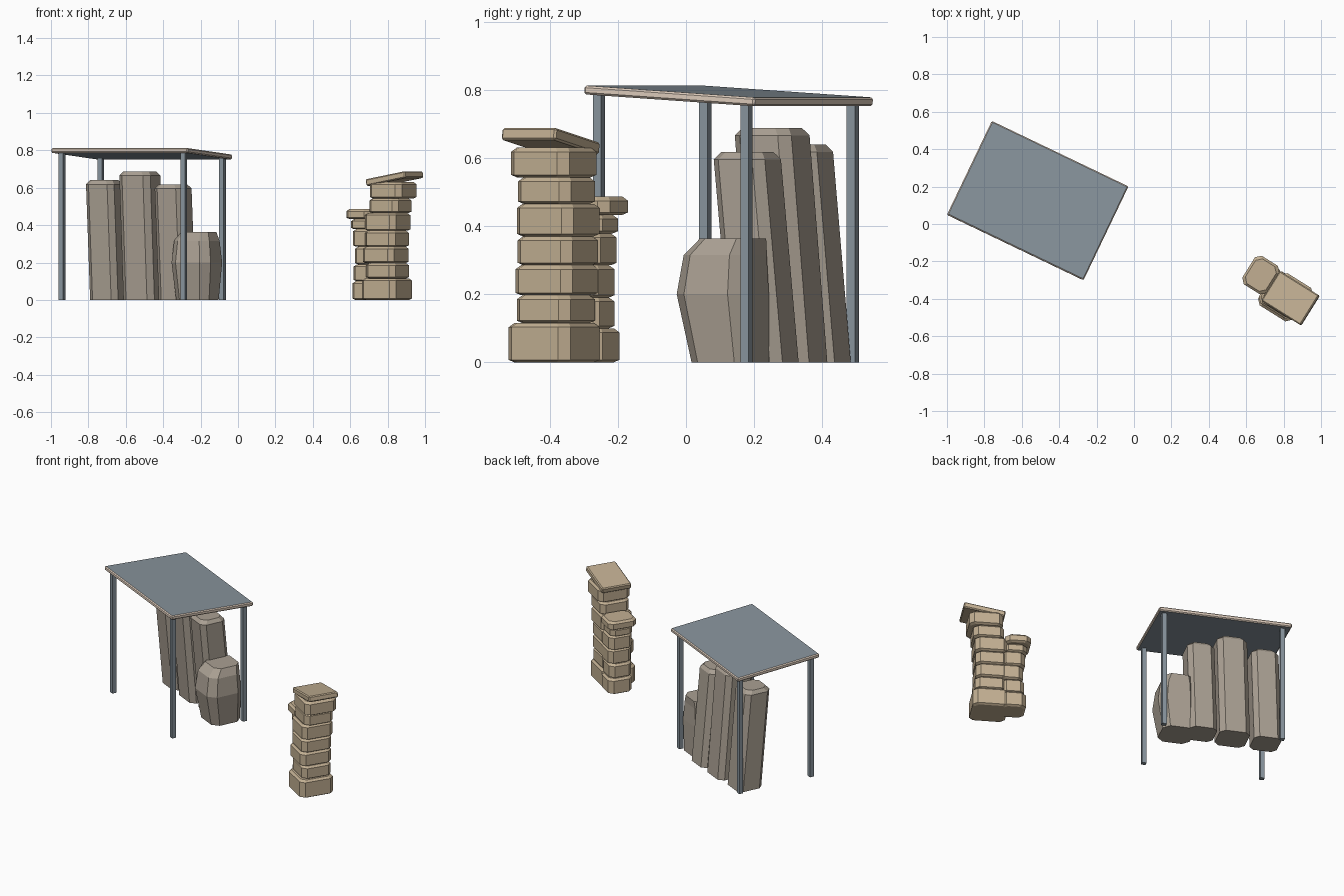
import bpy, bmesh
from math import radians, atan2
from mathutils import Matrix, Vector

if "Cube" in bpy.data.objects:
    bpy.data.objects.remove(bpy.data.objects["Cube"])


def material(name, rgb):
    m = bpy.data.materials.new(name)
    m.diffuse_color = (*rgb, 1)
    m.use_nodes = True
    m.node_tree.nodes["Principled BSDF"].inputs["Base Color"].default_value = m.diffuse_color
    return m


STONE = material("grey_brown_stone", (0.40, 0.35, 0.29))
SAND = material("sandstone", (0.54, 0.43, 0.29))
METAL = material("blue_grey_metal", (0.25, 0.30, 0.34))
TRIM = material("pale_trim", (0.72, 0.60, 0.50))


def finish(name, bm, mats, matrix=Matrix()):
    bmesh.ops.recalc_face_normals(bm, faces=bm.faces)
    me = bpy.data.meshes.new(name)
    bm.to_mesh(me)
    bm.free()
    for m in mats:
        me.materials.append(m)
    ob = bpy.data.objects.new(name, me)
    ob.matrix_world = matrix
    bpy.context.collection.objects.link(ob)
    return ob


def stone(name, rings, a, b, c, angle, mat):
    """Loft of cut-corner rectangles; each ring is (x, y, z, inset, scale)."""
    bm = bmesh.new()
    rot = Matrix.Rotation(radians(angle), 3, 'Z')
    loops = []
    for x, y, z, inset, s in rings:
        p, q, k = a * s - inset, b * s - inset, c * s
        pts = [(p, k - q), (p, q - k), (p - k, q), (k - p, q),
               (-p, q - k), (-p, k - q), (k - p, -q), (p - k, -q)]
        loops.append([bm.verts.new(rot @ Vector((u, v, 0)) + Vector((x, y, z))) for u, v in pts])
    for lo, hi in zip(loops, loops[1:]):
        for i in range(8):
            j = (i + 1) % 8
            bm.faces.new((lo[i], lo[j], hi[j], hi[i]))
    bm.faces.new(loops[0][::-1])
    bm.faces.new(loops[-1])
    return finish(name, bm, [mat])


def box(name, center, size, rotation, mats, bevel=0.0):
    bm = bmesh.new()
    bmesh.ops.create_cube(bm, size=1, matrix=Matrix.Diagonal((*size, 1)))
    if bevel:
        bmesh.ops.bevel(bm, geom=bm.edges[:], offset=bevel, segments=1, affect='EDGES')
    bm.normal_update()
    if len(mats) > 1:
        for f in bm.faces:
            f.material_index = int(abs(f.normal.z) < 0.9)
    return finish(name, bm, mats, Matrix.Translation(center) @ rotation)


# Shelter: tilted roof on four square legs
A = -25.6
turn = Matrix.Rotation(radians(A), 4, 'Z')
tilt = Matrix.Rotation(-atan2(0.035, 0.555), 4, 'X')
box("roof", (-0.515, 0.125, 0.782), (0.81, 0.557, 0.026), turn @ tilt, [METAL, TRIM], 0.006)
for n, sx in (("left", -1), ("right", 1)):
    for d, sy in (("front", -1), ("back", 1)):
        h = 0.775 - sy * 0.014
        p = turn @ Vector((sx * 0.361, sy * 0.24, 0)) + Vector((-0.512, 0.117, h / 2))
        box(f"{d}_{n}_leg", p, (0.027, 0.027, h), turn, [METAL])

# Leaning upright stones under the roof
for name, x, y, h, r, c in (("left_standing_stone", -0.692, 0.385, 0.64, 0.083, 0.028),
                            ("middle_standing_stone", -0.503, 0.305, 0.688, 0.092, 0.03),
                            ("right_standing_stone", -0.325, 0.232, 0.618, 0.083, 0.028)):
    dx, dy = -0.022, -0.052
    stone(name, [(x, y, 0, 0, 1), (x + dx, y + dy, h - 0.022, 0, 1),
                 (x + dx, y + dy, h, 0.017, 1)], r, r, c, A, STONE)

# Bulging boulder
stone("boulder", [(-0.217, 0.13, 0, 0, 0.84), (-0.22, 0.108, 0.2, 0, 1),
                  (-0.22, 0.115, 0.315, 0, 0.9), (-0.213, 0.138, 0.363, 0, 0.72)],
      0.116, 0.116, 0.045, A, STONE)

# Stacked masonry: tall pillar and its short neighbour
B = -32


def block(name, x, y, z0, z1, a, b):
    e = 0.012
    stone(name, [(x, y, z0, e, 1), (x, y, z0 + e * 0.6, 0, 1), (x, y, z1 - e, 0, 1),
                 (x, y, z1, e, 1)], a, b, 0.026, B, SAND)


levels = [0, 0.115, 0.197, 0.285, 0.37, 0.465, 0.543, 0.63]
centers = [(0.797, -0.387), (0.80, -0.382), (0.79, -0.378), (0.797, -0.377),
           (0.80, -0.375), (0.815, -0.38), (0.83, -0.388)]
sizes = [0.107, 0.093, 0.099, 0.095, 0.098, 0.092, 0.101]
for i, ((x, y), s) in enumerate(zip(centers, sizes)):
    block(f"pillar_block_{i + 1}", x, y, levels[i], levels[i + 1], s, s)

short = [(0.70, -0.285, 0, 0.1, 0.073), (0.70, -0.292, 0.1, 0.19, 0.068),
         (0.71, -0.295, 0.19, 0.285, 0.07), (0.70, -0.29, 0.285, 0.378, 0.071),
         (0.688, -0.283, 0.378, 0.433, 0.069)]
for i, (x, y, z0, z1, s) in enumerate(short):
    block(f"short_pillar_block_{i + 1}", x, y, z0, z1, s, s + 0.003)
block("short_pillar_cap", 0.678, -0.273, 0.433, 0.486, 0.077, 0.09)

# Tilted cap slab on the tall pillar
box("pillar_cap", (0.837, -0.397, 0.649), (0.252, 0.188, 0.036),
    Matrix.Rotation(radians(B), 4, 'Z') @ Matrix.Rotation(radians(-10), 4, 'Y'), [SAND], 0.006)
